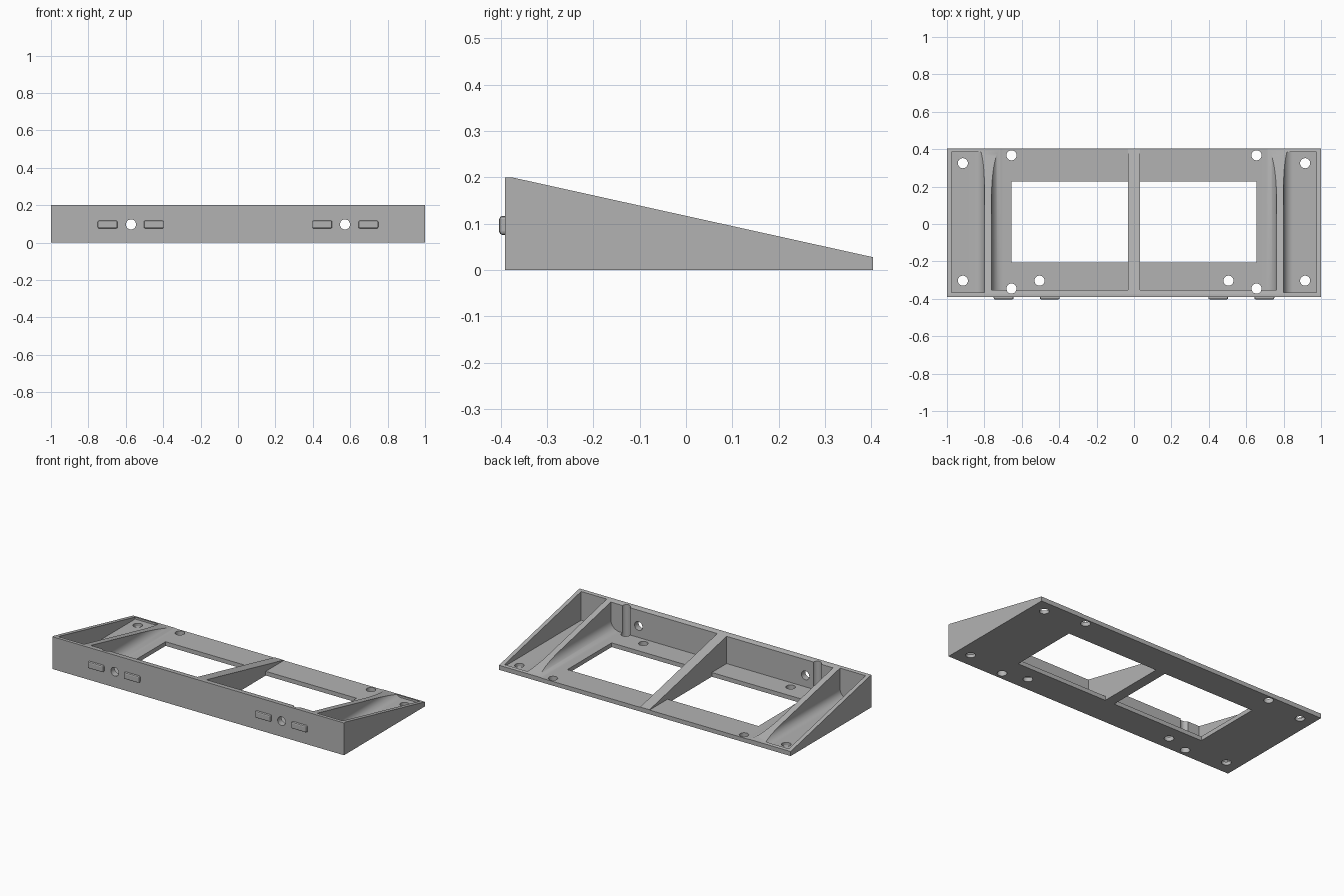
import bpy, bmesh, math
from mathutils import Matrix, Vector

cube = bpy.data.objects.get("Cube")
if cube:
    bpy.data.objects.remove(cube, do_unlink=True)

grey = bpy.data.materials.new("plain grey")
grey.use_nodes = True
colour = (0.45, 0.45, 0.45, 1)
grey.diffuse_color = colour
grey.node_tree.nodes["Principled BSDF"].inputs["Base Color"].default_value = colour


def make_object(name, bm):
    bmesh.ops.recalc_face_normals(bm, faces=bm.faces)
    mesh = bpy.data.meshes.new(name)
    bm.to_mesh(mesh)
    bm.free()
    mesh.materials.append(grey)
    obj = bpy.data.objects.new(name, mesh)
    bpy.context.collection.objects.link(obj)
    return obj


def prism(name, points, extrude):
    bm = bmesh.new()
    face = bm.faces.new([bm.verts.new(p) for p in points])
    result = bmesh.ops.extrude_face_region(bm, geom=[face])
    verts = [v for v in result["geom"] if isinstance(v, bmesh.types.BMVert)]
    bmesh.ops.translate(bm, verts=verts, vec=Vector(extrude))
    return make_object(name, bm)


def box(name, x, y, z):
    points = [(x[0], y[0], z[0]), (x[1], y[0], z[0]), (x[1], y[1], z[0]), (x[0], y[1], z[0])]
    return prism(name, points, (0, 0, z[1] - z[0]))


def cylinder(name, centre, depth, rotation=Matrix()):
    bm = bmesh.new()
    bmesh.ops.create_cone(bm, cap_ends=True, segments=32, radius1=0.027, radius2=0.027,
                          depth=depth, matrix=Matrix.Translation(centre) @ rotation)
    return make_object(name, bm)


def pocket(rib_x, far_x, y, floor, radius):
    # Tall cutter whose lower corner beside the rib is rounded
    side = 1 if far_x > rib_x else -1
    points = [(far_x, y[0], 0.5), (far_x, y[0], floor)]
    for i in range(13):
        a = math.pi / 2 * i / 12
        points.append((rib_x + side * radius * (1 - math.sin(a)), y[0],
                       floor + radius * (1 - math.cos(a))))
    points.append((rib_x, y[0], 0.5))
    return prism("pocket_cutter", points, (0, y[1] - y[0], 0))


# Wedge body
profile = [(-0.39, 0), (0.403, 0), (0.403, 0.028), (-0.375, 0.2), (-0.39, 0.2)]
body = prism("wedge_frame", [(-1, y, z) for y, z in profile], (2, 0, 0))

# Pockets, window openings and screw holes, mirrored about the centre rib
cutters = []
for s in (-1, 1):
    cutters.append(pocket(s * 0.762, s * 0.032, (-0.352, 0.6), 0.026, 0.06))
    cutters.append(pocket(s * 0.8, s * 0.975, (-0.366, 0.385), 0.02, 0.05))
    cutters.append(box("window_cutter", sorted((s * 0.032, s * 0.655)), (-0.207, 0.226), (-0.1, 0.5)))
    for x, y in [(0.915, 0.325), (0.915, -0.303), (0.655, 0.367), (0.655, -0.345), (0.505, -0.303)]:
        cutters.append(cylinder("screw_hole_cutter", (s * x, y, 0.2), 0.6))
    cutters.append(cylinder("wall_hole_cutter", (s * 0.572, -0.37, 0.097), 0.1,
                            Matrix.Rotation(math.pi / 2, 4, "X")))

bpy.context.view_layer.objects.active = body
for cutter in cutters:
    cutter.hide_render = True
    mod = body.modifiers.new("cut", "BOOLEAN")
    mod.operation = "DIFFERENCE"
    mod.solver = "EXACT"
    mod.object = cutter
    bpy.ops.object.modifier_apply(modifier=mod.name)
    bpy.data.objects.remove(cutter, do_unlink=True)

bpy.ops.object.select_all(action="DESELECT")
body.select_set(True)
bpy.ops.object.shade_smooth_by_angle(angle=math.radians(30))

# Locating pegs either side of each wall hole
for s, side in ((-1, "right"), (1, "left")):
    for x, place in ((0.45, "inner"), (0.697, "outer")):
        peg = box(f"{side}_{place}_peg", (s * x - 0.053, s * x + 0.053), (-0.403, -0.38), (0.076, 0.117))
        bevel = peg.modifiers.new("soft_edges", "BEVEL")
        bevel.width = 0.007
        bevel.segments = 2
